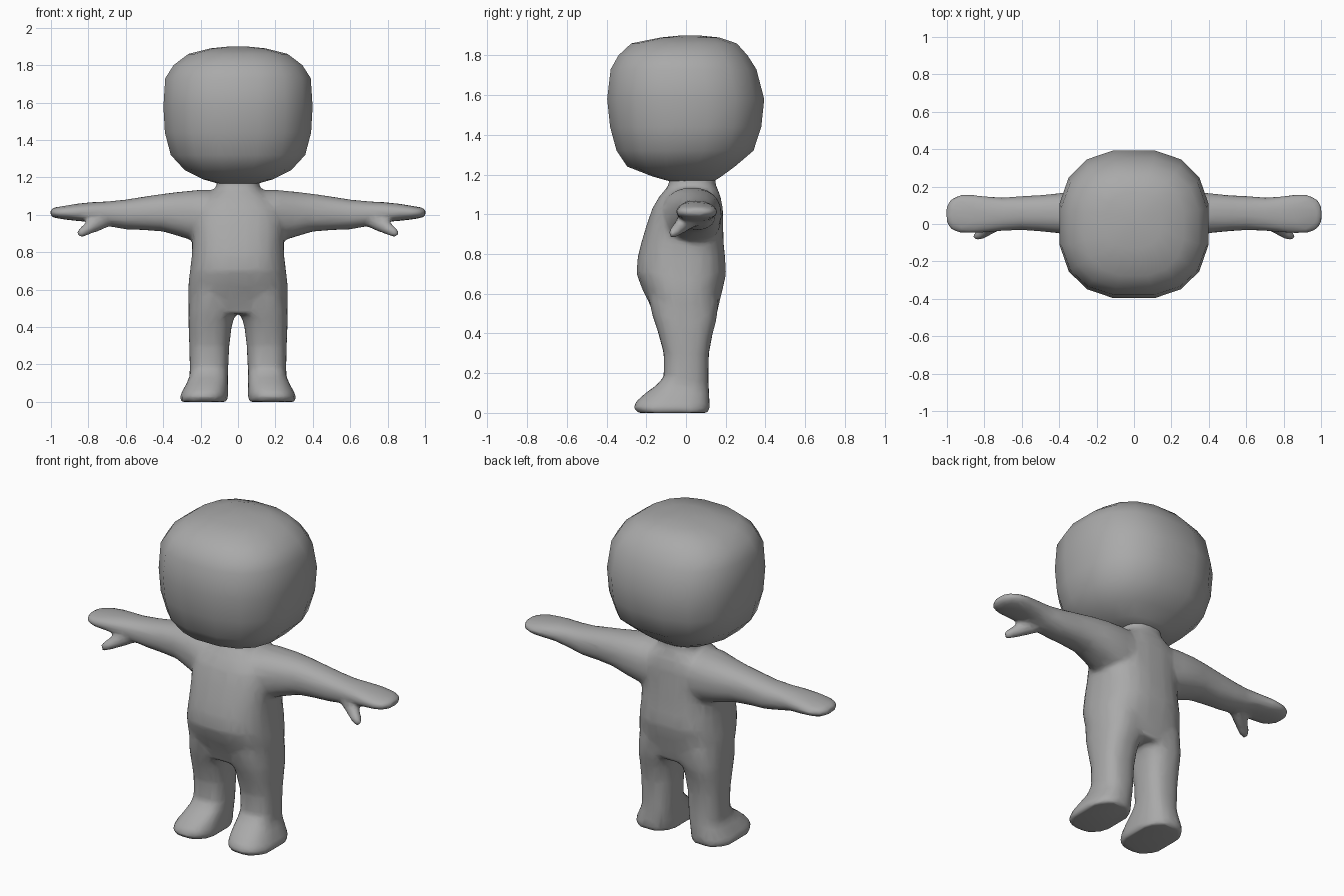
import bpy, bmesh, math
from mathutils import Vector

if "Cube" in bpy.data.objects:
    bpy.data.objects.remove(bpy.data.objects["Cube"])

grey = bpy.data.materials.new("plain grey")
grey.diffuse_color = (0.4, 0.4, 0.4, 1)
grey.use_nodes = True
grey.node_tree.nodes["Principled BSDF"].inputs["Base Color"].default_value = grey.diffuse_color


def loft(bm, rings, axis, sides, power):
    """Skin rounded-square rings: (position, lo1, hi1, lo2, hi2) along z or x."""
    loops = []
    for pos, a0, a1, b0, b1 in rings:
        loop = []
        for i in range(sides):
            t = 2 * math.pi * (i + 0.5) / sides
            c, s = math.cos(t), math.sin(t)
            a = (a0 + a1) / 2 + (a1 - a0) / 2 * math.copysign(abs(c) ** (2 / power), c)
            b = (b0 + b1) / 2 + (b1 - b0) / 2 * math.copysign(abs(s) ** (2 / power), s)
            loop.append(bm.verts.new((a, b, pos) if axis == "z" else (pos, a, b)))
        loops.append(loop)
    for lo, hi in zip(loops, loops[1:]):
        for i in range(sides):
            j = (i + 1) % sides
            bm.faces.new((lo[i], lo[j], hi[j], hi[i]))
    bm.faces.new(loops[0][::-1])
    bm.faces.new(loops[-1])


def mirrored(bm, build):
    """Build a limb and its copy on the other side of x = 0."""
    build(bm)
    part = bmesh.new()
    build(part)
    bmesh.ops.scale(part, vec=(-1, 1, 1), verts=part.verts)
    bmesh.ops.reverse_faces(part, faces=part.faces)
    mesh = bpy.data.meshes.new("mirror_copy")
    part.to_mesh(mesh)
    part.free()
    bm.from_mesh(mesh)
    bpy.data.meshes.remove(mesh)


def finish(bm, name):
    mesh = bpy.data.meshes.new(name)
    bmesh.ops.recalc_face_normals(bm, faces=bm.faces)
    bm.to_mesh(mesh)
    bm.free()
    mesh.materials.append(grey)
    mesh.shade_smooth()
    obj = bpy.data.objects.new(name, mesh)
    bpy.context.collection.objects.link(obj)
    return obj


# Head: rounded block with a softly domed top
bm = bmesh.new()
loft(bm, [(z, -w, w, f, b) for z, w, f, b in (
    (1.165, .10, -.08, .14), (1.19, .19, -.17, .18), (1.24, .29, -.30, .25),
    (1.32, .365, -.355, .345), (1.44, .397, -.388, .385), (1.58, .405, -.403, .40),
    (1.73, .395, -.385, .36), (1.80, .35, -.345, .315), (1.86, .27, -.28, .26),
    (1.89, .15, -.13, .17), (1.90, .05, -.03, .07))], "z", 16, 2.5)
finish(bm, "head")

# Torso: hips, belly, chest and neck
body = bmesh.new()
loft(body, [(z, -w, w, f, b) for z, w, f, b in (
    (.47, .262, -.155, .15), (.54, .268, -.18, .165), (.62, .267, -.22, .185),
    (.70, .258, -.25, .203), (.78, .248, -.245, .198), (.86, .245, -.225, .19),
    (.95, .25, -.198, .188), (1.03, .24, -.17, .186), (1.09, .19, -.135, .175),
    (1.13, .13, -.10, .158), (1.155, .115, -.085, .148), (1.22, .115, -.085, .148))],
    "z", 24, 2.6)


# Leg with the foot pointing forwards
def leg(bm):
    loft(bm, [(0, .055, .31, -.245, .115), (.025, .052, .313, -.265, .12),
              (.055, .053, .30, -.255, .12), (.10, .053, .275, -.205, .117),
              (.135, .053, .26, -.155, .115), (.18, .052, .258, -.113, .113),
              (.30, .046, .261, -.113, .116), (.40, .034, .265, -.14, .135),
              (.45, .02, .266, -.156, .15), (.49, -.01, .266, -.17, .157),
              (.58, -.01, .255, -.19, .165)], "z", 20, 2.5)


# Arm widening into the shoulder, ending in a flat mitten hand
def arm(bm):
    loft(bm, [(.08, -.13, .17, .84, 1.13), (.20, -.12, .18, .85, 1.135),
              (.30, -.08, .177, .88, 1.125), (.40, -.05, .165, .91, 1.113),
              (.50, -.04, .155, .918, 1.098), (.60, -.033, .15, .922, 1.082),
              (.70, -.037, .142, .94, 1.072), (.78, -.045, .147, .96, 1.068),
              (.86, -.052, .158, .967, 1.06), (.93, -.052, .158, .975, 1.048),
              (.98, -.03, .135, .983, 1.04), (1.003, .01, .095, .992, 1.03)], "x", 20, 2.3)


# Thumb: short tapered stub angled forwards and down
def thumb(bm):
    start, end = Vector((.69, .035, .995)), Vector((.845, -.07, .90))
    before = set(bm.verts)
    loft(bm, [(0, -.05, .05, -.055, .055), (.09, -.04, .04, -.045, .045),
              (.16, -.033, .033, -.033, .033), (.20, -.027, .027, -.027, .027),
              (.222, -.014, .014, -.014, .014)], "z", 10, 2)
    turn = (end - start).to_track_quat("Z", "Y").to_matrix()
    for v in bm.verts:
        if v not in before:
            v.co = turn @ v.co + start


for limb in (leg, arm, thumb):
    mirrored(body, limb)
body_obj = finish(body, "body")

# Fuse torso and limbs into one soft skin, then thin the mesh
remesh = body_obj.modifiers.new("fuse", "REMESH")
remesh.mode = "VOXEL"
remesh.voxel_size = 0.013
remesh.use_smooth_shade = True
soft = body_obj.modifiers.new("soften", "SMOOTH")
soft.factor = 0.5
soft.iterations = 8
thin = body_obj.modifiers.new("thin", "DECIMATE")
thin.ratio = 0.12
